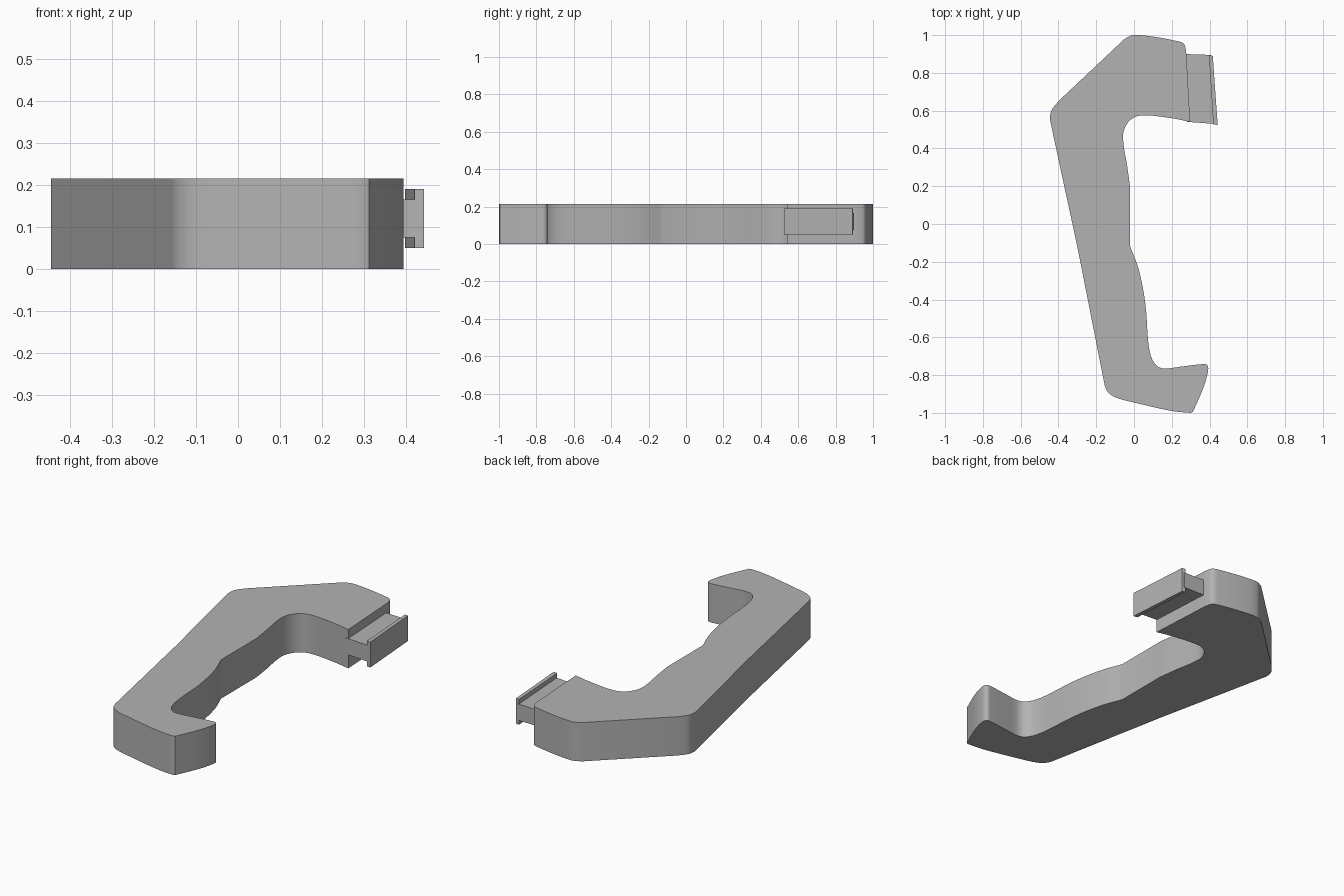
import bpy
import bmesh
from mathutils import Vector

if "Cube" in bpy.data.objects:
    bpy.data.objects.remove(bpy.data.objects["Cube"])

grey = bpy.data.materials.new("plain grey")
grey.use_nodes = True
grey.diffuse_color = (0.45, 0.45, 0.45, 1)
grey.node_tree.nodes["Principled BSDF"].inputs["Base Color"].default_value = (0.45, 0.45, 0.45, 1)


def smooth_run(points, steps=5):
    """Smooth curve through the points, sharp at both ends."""
    pts = [Vector(p) for p in points]
    if len(pts) < 3:
        return pts
    ext = [2 * pts[0] - pts[1]] + pts + [2 * pts[-1] - pts[-2]]
    out = []
    for p0, p1, p2, p3 in zip(ext, ext[1:], ext[2:], ext[3:]):
        # tangents limited by the length of this span, so uneven spacing stays tidy
        span = (p2 - p1).length
        m1 = (p2 - p0).normalized() * span
        m2 = (p3 - p1).normalized() * span
        for i in range(steps):
            t = i / steps
            out.append(p1 * (2*t**3 - 3*t*t + 1) + m1 * (t**3 - 2*t*t + t)
                       + p2 * (3*t*t - 2*t**3) + m2 * (t**3 - t*t))
    return out + [pts[-1]]


def extrude_outline(name, outline, z0, z1):
    """Solid prism from a plan outline."""
    bm = bmesh.new()
    base = bm.faces.new([bm.verts.new((p[0], p[1], z0)) for p in outline])
    top = bmesh.ops.extrude_face_region(bm, geom=[base])["geom"]
    bmesh.ops.translate(bm, vec=(0, 0, z1 - z0),
                        verts=[v for v in top if isinstance(v, bmesh.types.BMVert)])
    bmesh.ops.recalc_face_normals(bm, faces=bm.faces)
    mesh = bpy.data.meshes.new(name)
    bm.to_mesh(mesh)
    bm.free()
    mesh.materials.append(grey)
    obj = bpy.data.objects.new(name, mesh)
    bpy.context.collection.objects.link(obj)
    bpy.ops.object.select_all(action="DESELECT")
    obj.select_set(True)
    bpy.context.view_layer.objects.active = obj
    bpy.ops.object.shade_smooth_by_angle(angle=0.52)
    return obj


# Handle outline: curved runs joined by straight edges and sharp corners
runs = [
    [(-0.05, 0.98), (-0.005, 1.0), (0.1, 0.992), (0.22, 0.97), (0.263, 0.955), (0.275, 0.92), (0.277, 0.9)],
    [(0.297, 0.54), (0.2, 0.56), (0.04, 0.575), (-0.02, 0.55), (-0.055, 0.49),
     (-0.055, 0.42), (-0.035, 0.3), (-0.02, 0.19)],
    [(-0.02, -0.12), (0.025, -0.24), (0.06, -0.42), (0.075, -0.62), (0.09, -0.7),
     (0.12, -0.75), (0.16, -0.765), (0.25, -0.755), (0.35, -0.743), (0.385, -0.745),
     (0.393, -0.77), (0.37, -0.86), (0.312, -0.995)],
    [(0.3, -1.0), (0.2, -0.99), (0, -0.945), (-0.1, -0.917), (-0.145, -0.88), (-0.166, -0.8)],
    [(-0.3, -0.12), (-0.44, 0.53), (-0.445, 0.565), (-0.435, 0.605), (-0.4, 0.65)],
]
handle = [p for run in runs for p in smooth_run(run)]
extrude_outline("handle_body", handle, 0, 0.215)

# Mounting rail: narrow neck with a taller plate at its end
extrude_outline("rail_neck", [(0.26, 0.9), (0.405, 0.895), (0.425, 0.53), (0.28, 0.541)], 0.075, 0.165)
extrude_outline("rail_plate", [(0.397, 0.894), (0.417, 0.89), (0.443, 0.524), (0.42, 0.527)], 0.05, 0.19)
